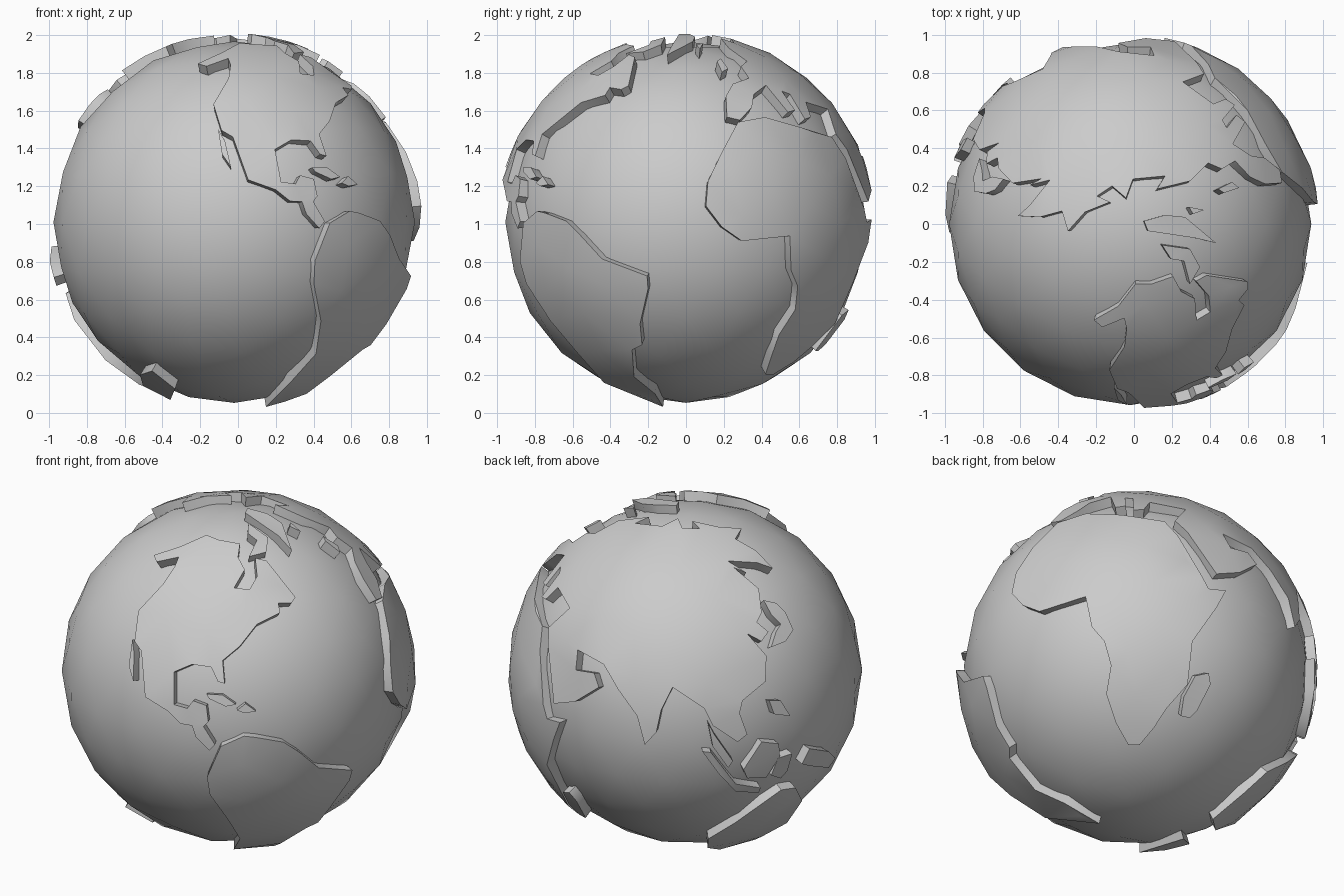
import bpy, bmesh
from math import sin, cos, radians, sqrt
from mathutils import Vector
from mathutils.geometry import delaunay_2d_cdt

if "Cube" in bpy.data.objects:
    bpy.data.objects.remove(bpy.data.objects["Cube"])

CENTRE = Vector((-0.02, 0, 1.01))
OCEAN_R, LAND_R, ROOT_R = 0.957, 1.0, 0.92
SCALE = 189.0   # drawing units per model unit


def view(azimuth, elevation, cx, cy):
    a, e = radians(azimuth), radians(elevation)
    right = Vector((cos(a), sin(a), 0))
    up = Vector((-sin(a) * sin(e), cos(a) * sin(e), cos(e)))
    return right, up, right.cross(up), cx, cy


FRONT = view(0, 0, 238, 225)
RIGHT = view(90, 0, 686, 225)
TOP = view(0, 90, 1134, 225)
AMERICA = view(35, 25, 238, 672)
ASIA = view(215, 25, 686, 672)
AFRICA = view(140, -30, 1134, 672)


def on_globe(v, p):
    """Direction from the globe centre of a coast point drawn in a view."""
    right, up, toward, cx, cy = v
    off = CENTRE - Vector((0, 0, 1))
    u = (p[0] - cx) / SCALE - off.dot(right)
    w = (cy - p[1]) / SCALE - off.dot(up)
    d = sqrt(max(0.0, LAND_R ** 2 - u * u - w * w))
    return (right * u + up * w + toward * d).normalized()


def finish(obj, angle):
    bpy.ops.object.select_all(action='DESELECT')
    obj.select_set(True)
    bpy.context.view_layer.objects.active = obj
    bpy.ops.object.shade_smooth_by_angle(angle=radians(angle))


def raise_land(name, dirs):
    """Raised plate on the globe bounded by a coast of directions."""
    n = sum(dirs, Vector()).normalized()
    e1 = n.orthogonal().normalized()
    e2 = n.cross(e1)

    def flat(d):
        t = d - n * d.dot(n)
        return Vector((t.dot(e1), t.dot(e2))).normalized() * d.angle(n)

    def lift(q):
        a = q.length
        if a < 1e-6:
            return n.copy()
        return n * cos(a) + (e1 * q.x + e2 * q.y) * (sin(a) / a)

    coast = [flat(d) for d in dirs]
    count = len(coast)
    edges = [(i, (i + 1) % count) for i in range(count)]
    grid = [Vector((i * 0.25 + (j % 2) * 0.125, j * 0.22))
            for i in range(-8, 9) for j in range(-9, 10)]
    inner = [g for g in grid if g.length < 2 and min((g - c).length for c in coast) > 0.1]
    verts, _, faces, *_ = delaunay_2d_cdt(coast + inner, edges, [], 1, 1e-4)

    bm = bmesh.new()
    bv = [bm.verts.new(CENTRE + lift(Vector(q)) * LAND_R) for q in verts]
    for f in faces:
        bm.faces.new([bv[i] for i in f])
    bmesh.ops.delete(bm, geom=[v for v in bm.verts if not v.link_faces], context='VERTS')
    rim = [e for e in bm.edges if len(e.link_faces) == 1]
    wall = bmesh.ops.extrude_edge_only(bm, edges=rim)
    for v in wall['geom']:
        if isinstance(v, bmesh.types.BMVert):
            v.co = CENTRE + (v.co - CENTRE).normalized() * ROOT_R
    bmesh.ops.recalc_face_normals(bm, faces=bm.faces)
    top = max(bm.faces, key=lambda f: (f.calc_center_median() - CENTRE).length)
    if top.normal.dot(top.calc_center_median() - CENTRE) < 0:
        bmesh.ops.reverse_faces(bm, faces=bm.faces)
    mesh = bpy.data.meshes.new(name)
    bm.to_mesh(mesh)
    bm.free()
    obj = bpy.data.objects.new(name, mesh)
    bpy.context.collection.objects.link(obj)
    finish(obj, 40)


def land(name, *parts):
    raise_land(name, [on_globe(v, p) for v, pts in parts for p in pts])


# Ocean ball
bpy.ops.mesh.primitive_ico_sphere_add(subdivisions=3, radius=OCEAN_R, location=CENTRE)
bpy.context.object.name = "ocean"
finish(bpy.context.object, 60)

# Americas
land("north_america", (AMERICA, [
    (150, 550), (178, 541), (205, 529), (218, 534), (240, 538), (238, 552), (245, 565),
    (234, 584), (250, 586), (258, 572), (256, 553), (268, 556), (298, 594), (294, 600),
    (280, 600), (282, 610), (258, 622), (240, 645), (222, 660), (224, 684), (217, 682),
    (210, 667), (190, 664), (171, 672), (171, 706), (185, 710), (191, 702), (205, 707),
    (207, 724), (202, 729), (214, 748), (208, 754), (194, 740), (190, 728), (178, 726),
    (165, 713), (141, 698), (137, 650), (130, 640), (134, 608), (160, 580), (172, 562),
    (176, 552), (153, 557)]))
land("south_america",
     (FRONT, [(350, 212), (330, 224), (315, 262), (314, 285), (321, 322), (316, 355),
              (290, 384), (266, 408)]),
     (RIGHT, [(655, 395), (634, 378), (632, 351), (642, 346), (640, 325), (648, 290),
              (647, 277), (602, 260), (580, 236), (566, 222), (545, 214)]))

# Africa
land("africa",
     (RIGHT, [(790, 237), (742, 242), (722, 228), (706, 207), (708, 182), (722, 153),
              (738, 123), (765, 118), (800, 128), (832, 138)]),
     (AFRICA, [(1180, 530), (1205, 572), (1212, 585), (1230, 587), (1220, 605), (1195, 640),
               (1190, 685), (1168, 710), (1155, 730), (1140, 748), (1128, 748), (1115, 725),
               (1105, 695), (1110, 665), (1103, 640), (1090, 625)]))

# Europe and Asia: northern, Mediterranean, then southern and eastern coast
land("eurasia",
     (TOP, [(1030, 186), (1050, 181), (1030, 206), (1018, 217), (1040, 218), (1062, 212),
            (1068, 232), (1085, 213), (1110, 203), (1097, 197), (1112, 187), (1126, 199),
            (1133, 180), (1165, 177), (1157, 190), (1190, 182), (1208, 164), (1222, 170),
            (1235, 162), (1250, 178)]),
     (RIGHT, [(726, 97), (727, 118), (740, 121), (752, 108), (754, 95), (766, 86),
              (788, 113), (795, 111), (782, 92), (790, 95), (805, 120), (811, 118),
              (806, 103), (828, 110), (836, 135)]),
     (ASIA, [(542, 645), (548, 705), (570, 703), (595, 688), (590, 673), (571, 670),
             (573, 649), (600, 664), (615, 690), (635, 718), (643, 748), (655, 735),
             (660, 712), (672, 688), (705, 710), (714, 728), (740, 745), (750, 737),
             (742, 715), (745, 702), (769, 682), (770, 655), (750, 632), (765, 640),
             (772, 630), (760, 620), (765, 610), (762, 585), (736, 563)]))

# Australia, mostly seen edge-on
raise_land("australia", [Vector(p).normalized() for p in [
    (-.87, .35, -.36), (-.80, .42, -.42), (-.66, .50, -.55), (-.50, .53, -.69),
    (-.42, .42, -.80), (-.36, .22, -.90), (-.50, .08, -.86), (-.68, .03, -.73),
    (-.85, .12, -.52), (-.90, .25, -.38)]])

# Northern islands
land("greenland", (TOP, [(1144, 222), (1165, 216), (1185, 218), (1216, 244), (1195, 239), (1148, 232)]))
land("arctic_island", (TOP, [(1162, 246), (1190, 250), (1200, 268), (1190, 285), (1184, 262), (1171, 260)]))
land("north_islet", (TOP, [(1189, 208), (1204, 211), (1193, 215)]))
land("channel_island", (TOP, [(1218, 190), (1232, 183), (1239, 189), (1224, 194)]))

# American islands and western peninsula
land("caribbean_west", (AMERICA, [(205, 695), (222, 696), (236, 706), (225, 708), (208, 700)]))
land("caribbean_east", (AMERICA, [(237, 712), (246, 705), (257, 713), (245, 715)]))
land("west_peninsula", (FRONT, [(218, 130), (225, 142), (231, 168), (222, 155)]))

# African and Asian islands
land("african_island", (AFRICA, [(1183, 718), (1186, 698), (1198, 676), (1212, 673),
                                 (1214, 685), (1200, 712), (1192, 720)]))
land("east_island_chain", (ASIA, [(767, 597), (780, 600), (790, 610), (798, 628), (790, 640),
                                  (775, 646), (780, 630), (785, 622), (775, 612)]))
land("malay_strip", (ASIA, [(709, 725), (716, 738), (735, 765), (730, 772), (714, 750)]))
land("long_tropic_island", (ASIA, [(703, 755), (712, 756), (738, 789), (764, 793), (762, 798),
                                   (738, 797), (720, 778)]))
land("round_tropic_island", (ASIA, [(746, 774), (765, 745), (783, 747), (784, 760), (770, 782), (750, 783)]))
land("small_tropic_island", (ASIA, [(775, 780), (782, 762), (797, 757), (792, 775), (785, 783)]))
land("north_tropic_island", (ASIA, [(773, 702), (785, 702), (795, 718), (778, 716)]))
land("east_tropic_island", (ASIA, [(807, 768), (815, 752), (835, 755), (842, 762), (835, 772), (815, 770)]))
land("far_south_islands", (FRONT, [(140, 376), (152, 372), (175, 390), (170, 402), (143, 387)]))
